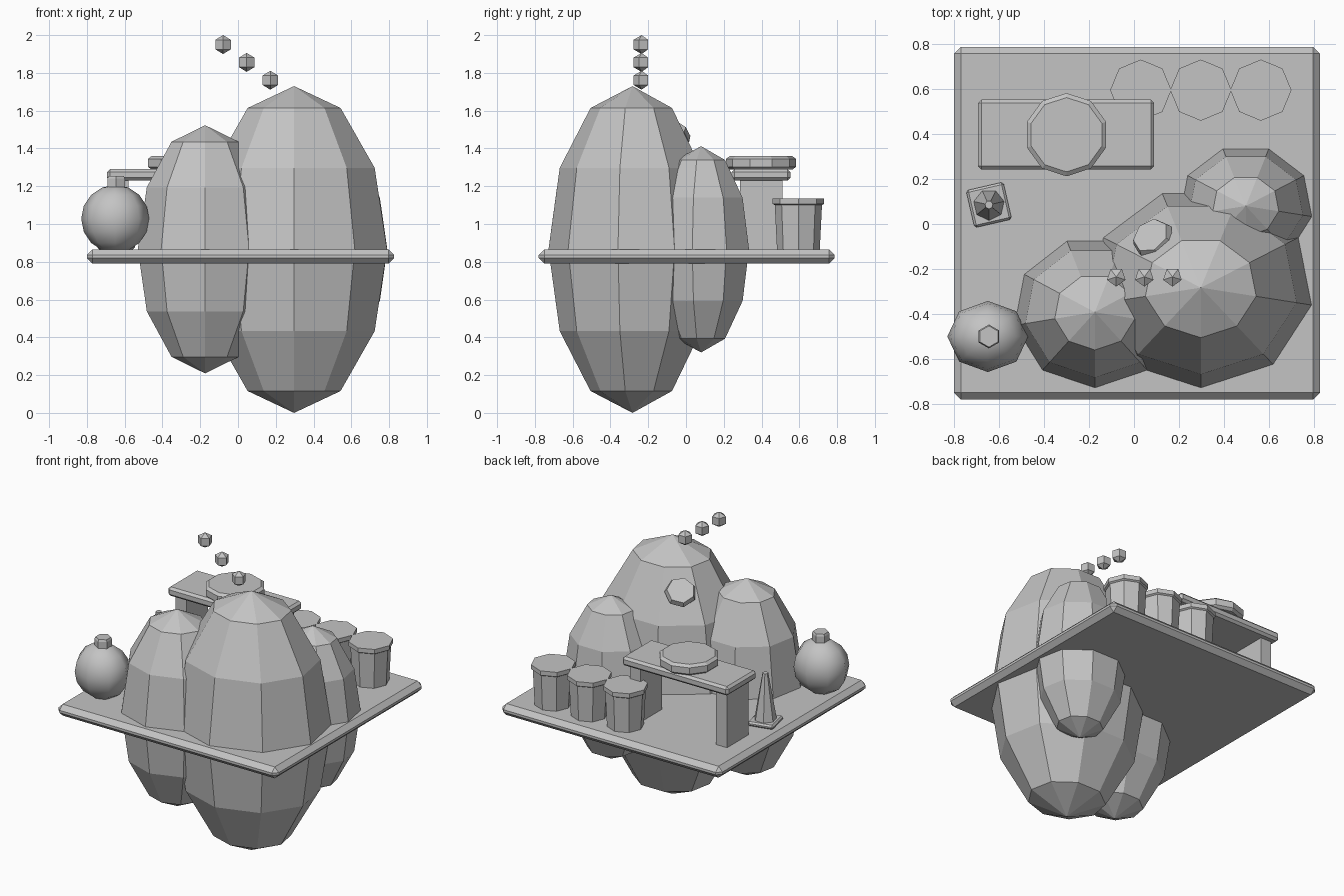
import bpy, bmesh, math
from mathutils import Vector, Matrix

if "Cube" in bpy.data.objects:
    bpy.data.objects.remove(bpy.data.objects["Cube"])

grey = bpy.data.materials.new("stone grey")
grey.diffuse_color = (0.55, 0.55, 0.55, 1)
grey.use_nodes = True
grey.node_tree.nodes["Principled BSDF"].inputs["Base Color"].default_value = grey.diffuse_color


def finish(bm, name, loc=(0, 0, 0), bevel=0):
    bmesh.ops.recalc_face_normals(bm, faces=bm.faces)
    me = bpy.data.meshes.new(name)
    bm.to_mesh(me)
    bm.free()
    me.materials.append(grey)
    ob = bpy.data.objects.new(name, me)
    ob.location = loc
    bpy.context.collection.objects.link(ob)
    if bevel:
        mod = ob.modifiers.new("chamfer", 'BEVEL')
        mod.width, mod.segments = bevel, 1
    return ob


def lathe(name, loc, profile, sides, start=-90, scale=(1, 1)):
    """Turn (radius, height) points into a solid with a few flat sides."""
    bm = bmesh.new()
    rings = []
    for r, z in profile:
        if r < 1e-5:
            rings.append([bm.verts.new((0, 0, z))] * sides)
            continue
        ang = [math.radians(start + 360 * i / sides) for i in range(sides)]
        rings.append([bm.verts.new((r * scale[0] * math.cos(a),
                                    r * scale[1] * math.sin(a), z)) for a in ang])
    for lo, hi in zip(rings, rings[1:]):
        for i in range(sides):
            j = (i + 1) % sides
            bm.faces.new(list(dict.fromkeys((lo[i], lo[j], hi[j], hi[i]))))
    for ring in (rings[0], rings[-1]):
        if ring[0] != ring[1]:
            bm.faces.new(ring)
    return finish(bm, name, loc)


def ellipsoid(name, loc, radii, sides, rings, start=-90):
    arc = [math.pi * k / rings for k in range(rings + 1)]
    return lathe(name, loc, [(math.sin(a), -radii[2] * math.cos(a)) for a in arc],
                 sides, start, radii[:2])


def box(name, lo, hi, bevel=0):
    lo, hi = Vector(lo), Vector(hi)
    bm = bmesh.new()
    bmesh.ops.create_cube(bm, size=1)
    bmesh.ops.scale(bm, vec=hi - lo, verts=bm.verts)
    return finish(bm, name, (lo + hi) / 2, bevel)


# Ground slab
box("ground_slab", (-0.80, -0.78, 0.79), (0.826, 0.787, 0.866), 0.03)

# Boulders passing through the slab
ellipsoid("large_boulder", (0.297, -0.283, 0.865), (0.50, 0.445, 0.865), 9, 6)
ellipsoid("medium_boulder", (-0.174, -0.392, 0.866), (0.362, 0.336, 0.657), 9, 6)
ellipsoid("small_boulder", (0.497, 0.08, 0.866), (0.298, 0.27, 0.546), 9, 6)

# Flat chip of rock on the back of the large boulder
chip = lathe("rock_chip", (0.088, -0.068, 1.48),
             [(0.07, -0.05), (0.098, 0.0), (0.085, 0.035)], 7, 20)
chip.rotation_euler = Vector((-0.42, 0.5, 0.75)).to_track_quat('Z', 'Y').to_euler()

# Floating beads
for i in range(3):
    ellipsoid(f"bead_{i + 1}", (-0.079 + 0.125 * i, -0.235, 1.95 - 0.0945 * i),
              (0.05, 0.05, 0.05), 5, 3)

# Round flask and its neck
flask = ellipsoid("flask", (-0.65, -0.5, 1.027), (0.18, 0.158, 0.18), 8, 8, 0)
flask.data.shade_smooth()
lathe("flask_neck", (-0.645, -0.5, 0),
      [(0.035, 1.15), (0.053, 1.19), (0.053, 1.24), (0.047, 1.253)], 6)

# Cone on a square foot
foot = box("cone_foot", (-0.73, 0.0, 0.866), (-0.56, 0.17, 0.895), 0.01)
foot.rotation_euler.z = math.radians(13)
lathe("cone", (-0.645, 0.085, 0), [(0.07, 0.89), (0.018, 1.2)], 7)

# Table: top, two panel legs, round plate
box("table_top", (-0.693, 0.242, 1.23), (0.09, 0.553, 1.29), 0.015)
for side, x in (("left", -0.66), ("right", -0.022)):
    box(f"table_leg_{side}", (x, 0.285, 0.86), (x + 0.08, 0.51, 1.235))
lathe("round_plate", (-0.30, 0.397, 0),
      [(0.167, 1.288), (0.185, 1.303), (0.185, 1.345), (0.165, 1.36)], 10)

# Row of tapered bins
for i in range(3):
    lathe(f"bin_{i + 1}", (0.03 + 0.267 * i, 0.595, 0),
          [(0.113, 0.86), (0.125, 1.10), (0.136, 1.107), (0.136, 1.136)], 8)
